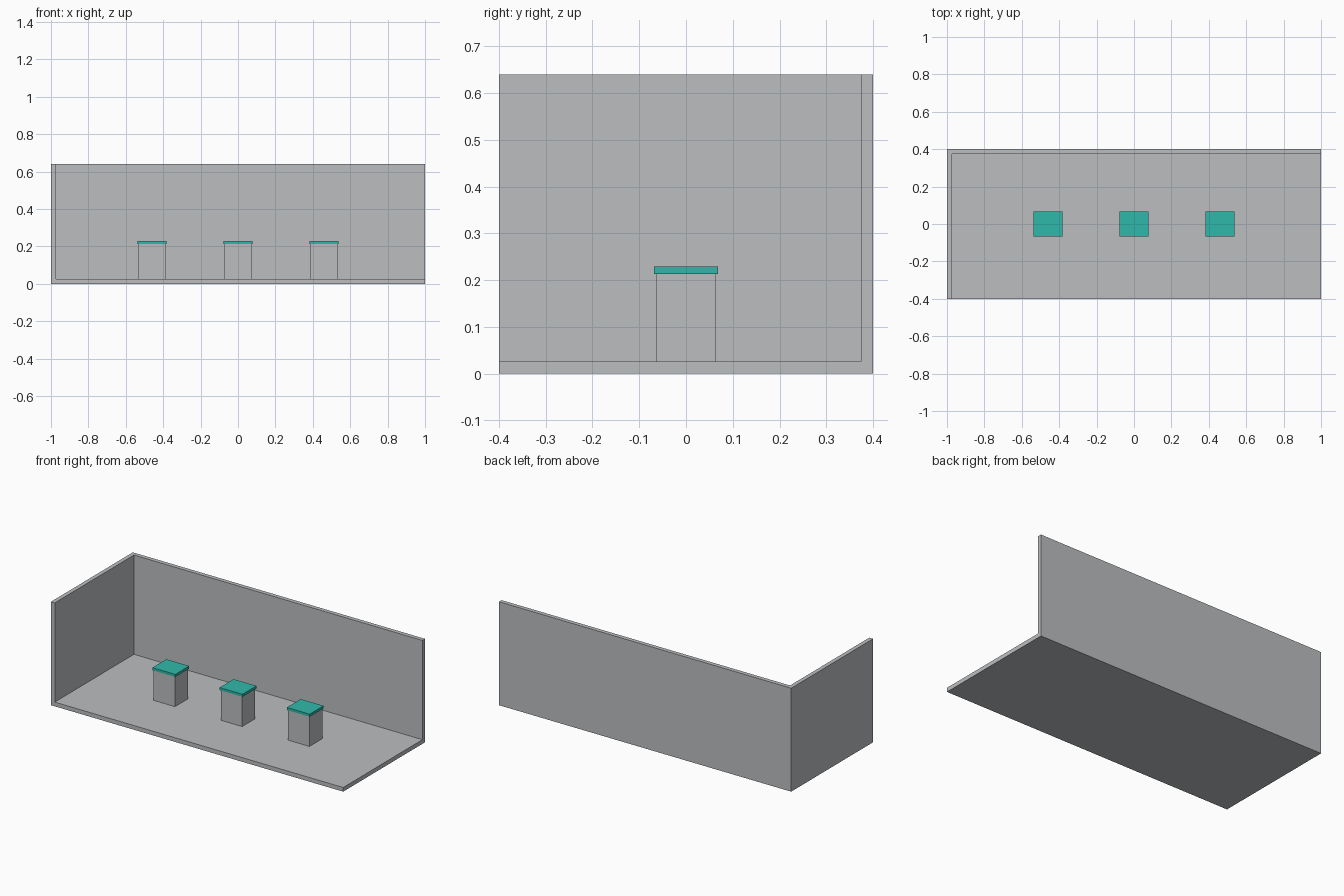
import bpy, bmesh
from mathutils import Matrix, Vector

if "Cube" in bpy.data.objects:
    bpy.data.objects.remove(bpy.data.objects["Cube"])


def material(name, rgb):
    m = bpy.data.materials.new(name)
    m.diffuse_color = (*rgb, 1.0)
    m.use_nodes = True
    m.node_tree.nodes["Principled BSDF"].inputs["Base Color"].default_value = m.diffuse_color
    return m


GREY = material("light grey", (0.50, 0.515, 0.53))
TEAL = material("teal", (0.03, 0.485, 0.40))


def box(name, lo, hi, mat, open_sides=()):
    """Box from corner lo to corner hi, leaving out faces that point along open_sides."""
    lo, hi = Vector(lo), Vector(hi)
    bm = bmesh.new()
    bmesh.ops.create_cube(bm, size=1, matrix=Matrix.Translation((lo + hi) / 2)
                          @ Matrix.Diagonal((*(hi - lo), 1)))
    bm.normal_update()
    gone = [f for f in bm.faces if any(f.normal.dot(Vector(s)) > 0.9 for s in open_sides)]
    bmesh.ops.delete(bm, geom=gone, context='FACES')
    mesh = bpy.data.meshes.new(name)
    bm.to_mesh(mesh)
    bm.free()
    mesh.materials.append(mat)
    obj = bpy.data.objects.new(name, mesh)
    bpy.context.collection.objects.link(obj)
    return obj


# Room shell: floor, left wall and back wall, thickened inwards
WALL = 0.026
room = box("room_shell", (-1, -0.4, 0), (1, 0.4, 0.64), GREY,
           open_sides=[(1, 0, 0), (0, -1, 0), (0, 0, 1)])
thick = room.modifiers.new("wall_thickness", 'SOLIDIFY')
thick.thickness = WALL
thick.offset = -1
thick.use_even_offset = True

# Row of three plinths, each with a slightly wider coloured top
for side, x in (("left", -0.46), ("middle", 0), ("right", 0.46)):
    box(f"plinth_{side}", (x - 0.073, -0.063, WALL), (x + 0.073, 0.063, 0.213), GREY)
    box(f"plinth_top_{side}", (x - 0.078, -0.068, 0.213), (x + 0.078, 0.068, 0.229), TEAL)
